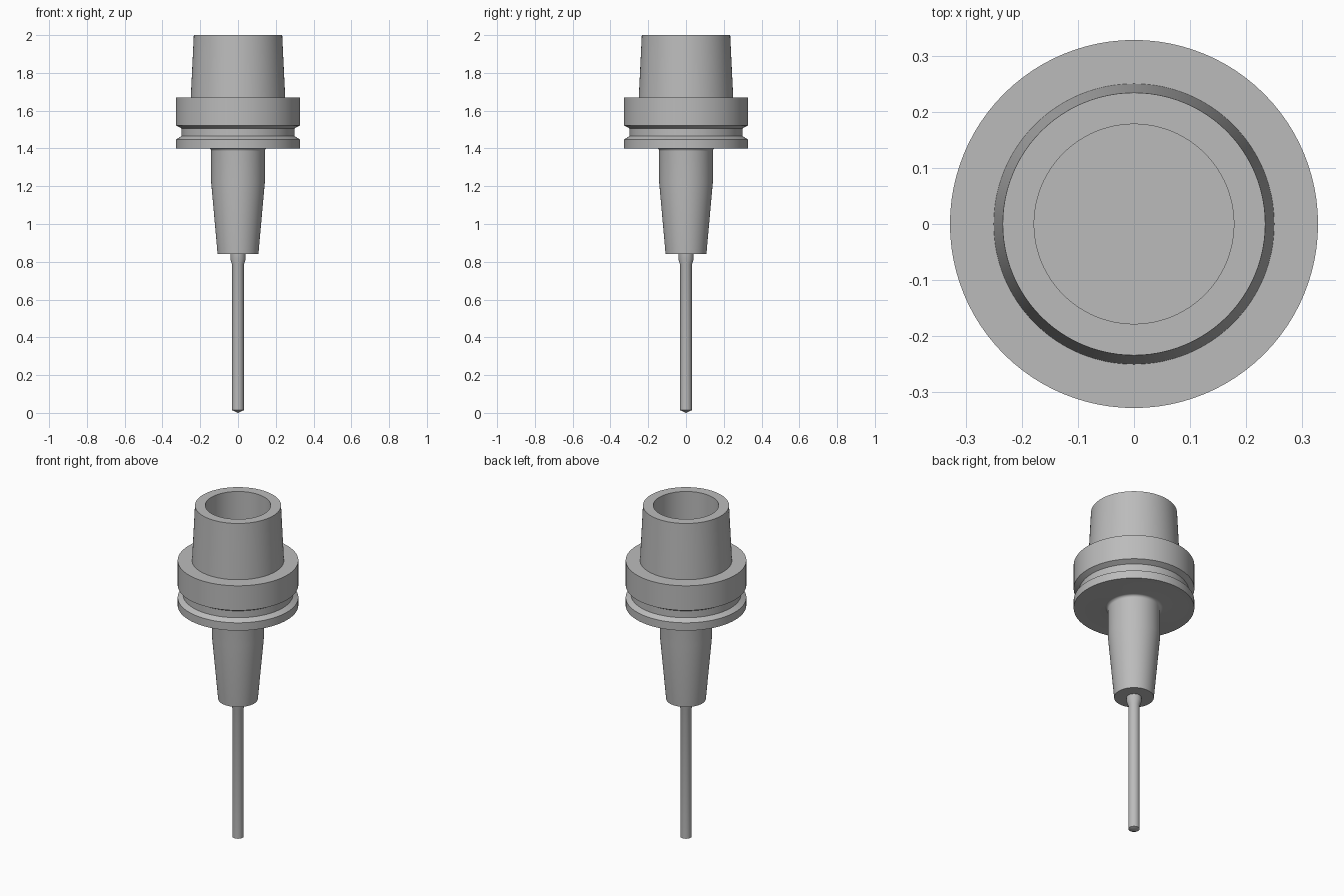
import bpy
import bmesh
import math

SIDES = 96

cube = bpy.data.objects.get("Cube")
if cube:
    bpy.data.objects.remove(cube, do_unlink=True)

steel = bpy.data.materials.new("grey steel")
steel.use_nodes = True
colour = (0.5, 0.5, 0.5, 1)
steel.diffuse_color = colour
steel.node_tree.nodes["Principled BSDF"].inputs["Base Color"].default_value = colour


def lathe(name, profile):
    """Spin (radius, height) points about z; profile starts and ends on the axis."""
    bm = bmesh.new()
    verts = [bm.verts.new((r, 0, z)) for r, z in profile]
    edges = [bm.edges.new(pair) for pair in zip(verts, verts[1:])]
    bmesh.ops.spin(bm, geom=verts + edges, cent=(0, 0, 0), axis=(0, 0, 1),
                   angle=math.tau, steps=SIDES, use_duplicate=False)
    bmesh.ops.remove_doubles(bm, verts=bm.verts, dist=1e-5)
    bmesh.ops.recalc_face_normals(bm, faces=bm.faces)
    mesh = bpy.data.meshes.new(name)
    bm.to_mesh(mesh)
    bm.free()
    mesh.materials.append(steel)
    obj = bpy.data.objects.new(name, mesh)
    bpy.context.collection.objects.link(obj)
    bpy.ops.object.select_all(action="DESELECT")
    obj.select_set(True)
    bpy.context.view_layer.objects.active = obj
    bpy.ops.object.shade_smooth_by_angle(angle=math.radians(25))
    return obj


# Concave fillet where the nose meets the flange
fillet = [(0.158 - 0.016 * math.sin(a), 1.385 + 0.016 * math.cos(a))
          for a in (i * math.pi / 12 for i in range(7))]

# Holder: bored taper shank, grooved flange and slim tapered nose
lathe("tool_holder", [
    (0, 1.64), (0.178, 1.64), (0.178, 2.0), (0.234, 2.0),
    (0.25, 1.67), (0.328, 1.67), (0.328, 1.522),
    (0.299, 1.506), (0.299, 1.465), (0.328, 1.448), (0.328, 1.401),
    *fillet, (0.142, 1.22), (0.108, 0.84), (0, 0.84),
])

# Cutting tool: thicker clamped neck, long shaft and shallow drill point
lathe("drill_bit", [
    (0, 0.86), (0.041, 0.86), (0.041, 0.815), (0.031, 0.785),
    (0.031, 0.014), (0, 0),
])
